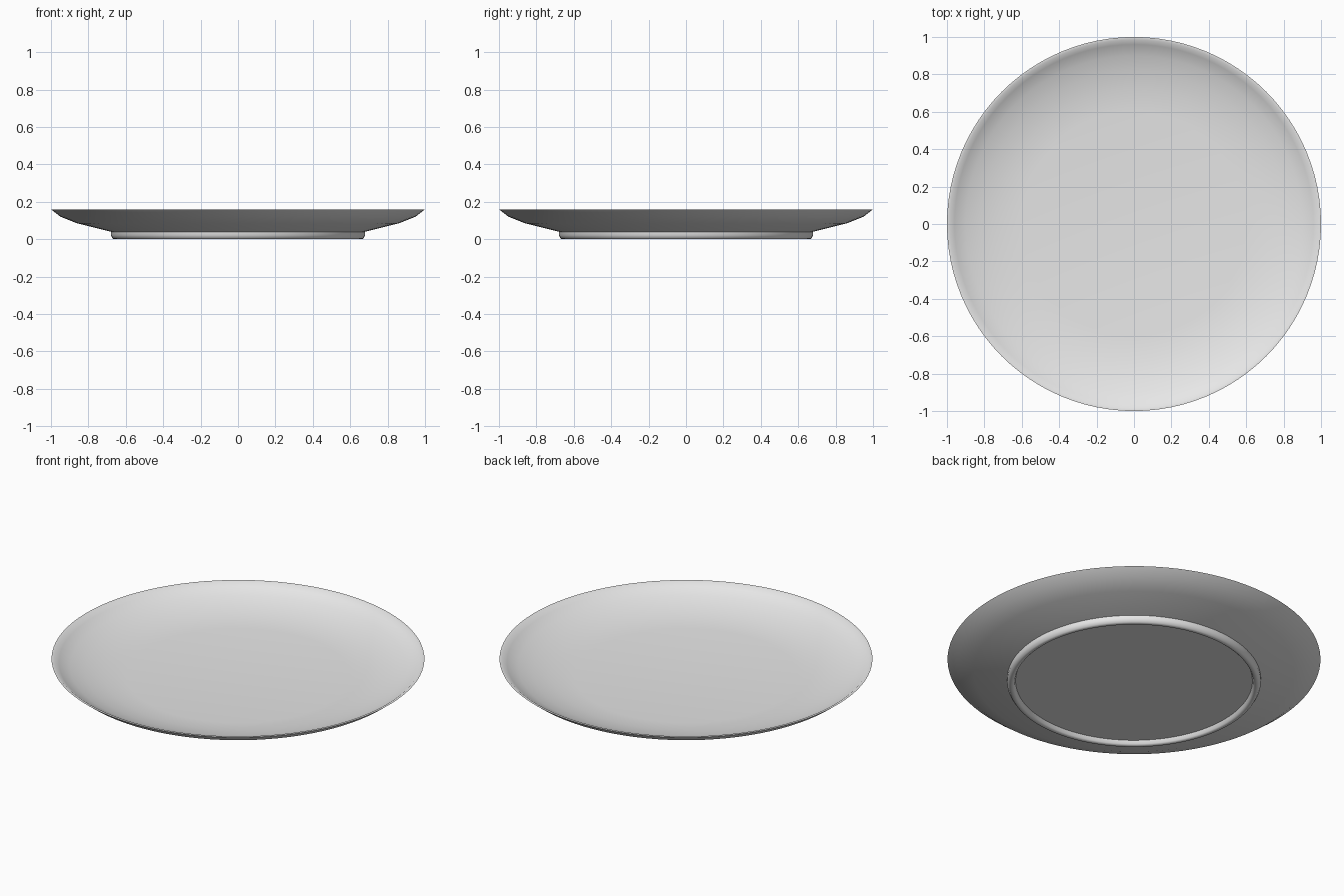
import bpy, bmesh, math

if "Cube" in bpy.data.objects:
    bpy.data.objects.remove(bpy.data.objects["Cube"])

# glazed ceramic colour
glaze = bpy.data.materials.new("light_grey_glaze")
glaze.diffuse_color = (0.8, 0.8, 0.8, 1)
glaze.use_nodes = True
glaze.node_tree.nodes["Principled BSDF"].inputs["Base Color"].default_value = glaze.diffuse_color

# half cross-section (radius, height): eating surface, rim, underside, foot ring, recess
profile = [(0, 0.06), (0.60, 0.06), (0.72, 0.071), (0.82, 0.091), (0.90, 0.115),
           (0.96, 0.141), (0.985, 0.16), (1.0, 0.16),
           (0.95, 0.121), (0.86, 0.085), (0.68, 0.04),
           (0.68, 0.02), (0.67, 0.004), (0.662, 0.0), (0.65, 0.0),
           (0.642, 0.006), (0.635, 0.025), (0, 0.025)]

bm = bmesh.new()
verts = [bm.verts.new((r, 0, z)) for r, z in profile]
edges = [bm.edges.new(pair) for pair in zip(verts, verts[1:])]
bmesh.ops.spin(bm, geom=verts + edges, cent=(0, 0, 0), axis=(0, 0, 1),
               angle=math.tau, steps=96, use_merge=False)
bmesh.ops.remove_doubles(bm, verts=bm.verts, dist=0.0005)
bmesh.ops.recalc_face_normals(bm, faces=bm.faces)

mesh = bpy.data.meshes.new("plate")
bm.to_mesh(mesh)
bm.free()
mesh.materials.append(glaze)
plate = bpy.data.objects.new("plate", mesh)
bpy.context.collection.objects.link(plate)

# smooth shading with crisp rim and foot edges
bpy.context.view_layer.objects.active = plate
plate.select_set(True)
bpy.ops.object.shade_smooth_by_angle(angle=math.radians(40))
